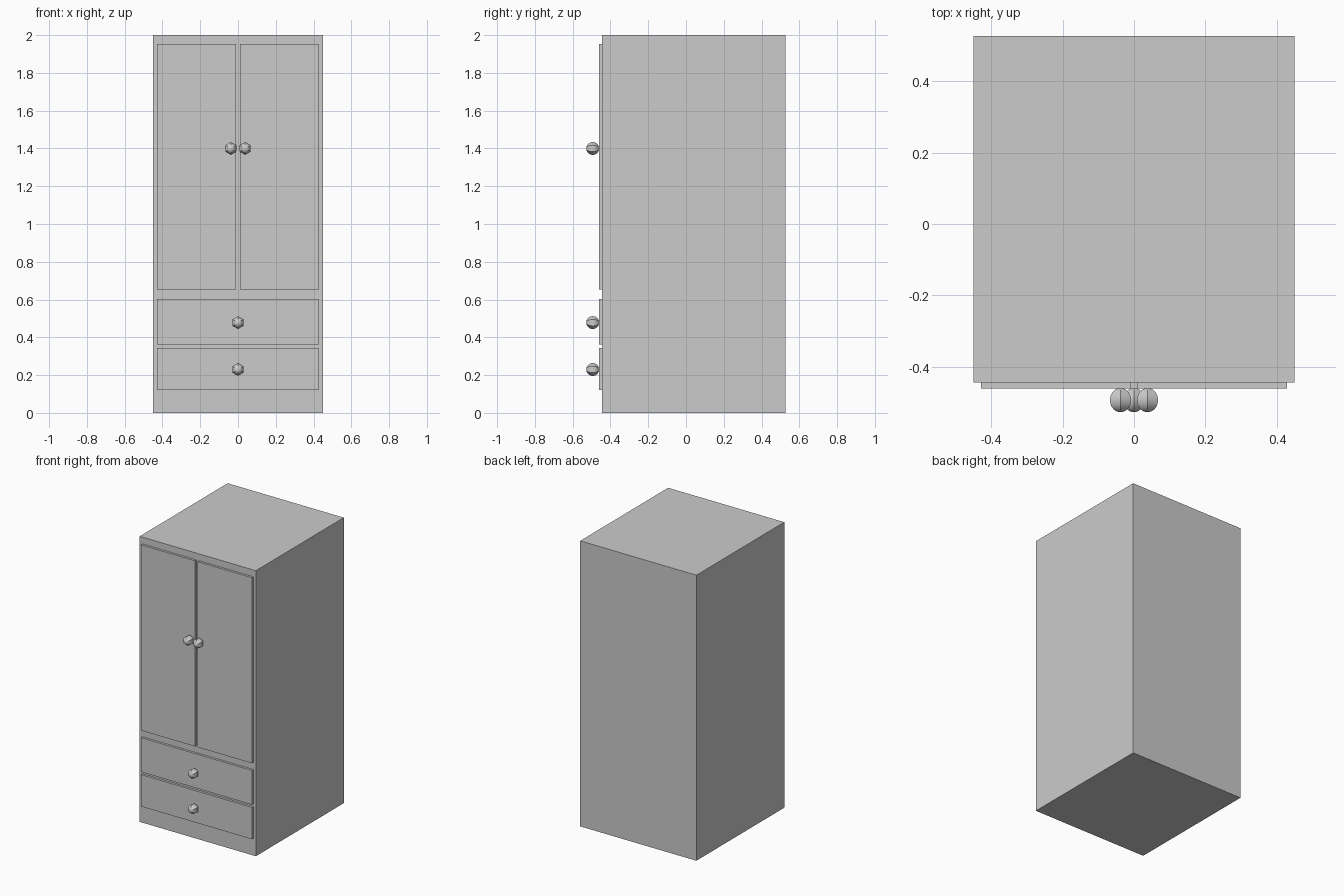
import bpy
from math import radians

if "Cube" in bpy.data.objects:
    bpy.data.objects.remove(bpy.data.objects["Cube"])

FRONT = -0.445   # front plane of the cabinet body
FACE = -0.461    # front plane of doors and drawers
KNOB_R = 0.034


def box(name, lo, hi):
    bpy.ops.mesh.primitive_cube_add(size=1, location=[(a + b) / 2 for a, b in zip(lo, hi)])
    ob = bpy.context.object
    ob.name = name
    ob.scale = [b - a for a, b in zip(lo, hi)]
    bpy.ops.object.transform_apply(location=False, rotation=False, scale=True)
    return ob


def knob(name, x, z):
    # six-sided round knob with its pole facing forward, point upwards
    bpy.ops.mesh.primitive_uv_sphere_add(segments=6, ring_count=16, radius=KNOB_R,
                                         location=(x, FACE - KNOB_R + 0.001, z))
    ob = bpy.context.object
    ob.name = name
    ob.rotation_euler = (radians(90), radians(30), 0)
    ob.rotation_mode = 'XYZ'
    # spin around own axis first so a corner points up, then tip forward
    ob.rotation_euler = (radians(90), 0, 0)
    bpy.ops.object.transform_apply(location=False, rotation=True, scale=False)
    top = max(v.co.z for v in ob.data.vertices)
    if top < KNOB_R * 0.95:
        ob.rotation_euler = (0, radians(30), 0)
        bpy.ops.object.transform_apply(location=False, rotation=True, scale=False)
    bpy.ops.object.shade_smooth_by_angle(angle=radians(30))


# Cabinet body
box("cabinet_body", (-0.45, FRONT, 0), (0.45, 0.528, 2))

# Pair of doors with knobs near the centre gap
for side, s in (("left", -1), ("right", 1)):
    x0, x1 = sorted((s * 0.01, s * 0.43))
    box(side + "_door", (x0, FACE, 0.652), (x1, FRONT, 1.952))
    knob(side + "_door_knob", s * 0.038, 1.4)

# Two drawers with a central knob each
for name, z0, z1, kz in (("upper", 0.362, 0.602, 0.478), ("lower", 0.12, 0.343, 0.23)):
    box(name + "_drawer", (-0.43, FACE, z0), (0.43, FRONT, z1))
    knob(name + "_drawer_knob", 0, kz)
